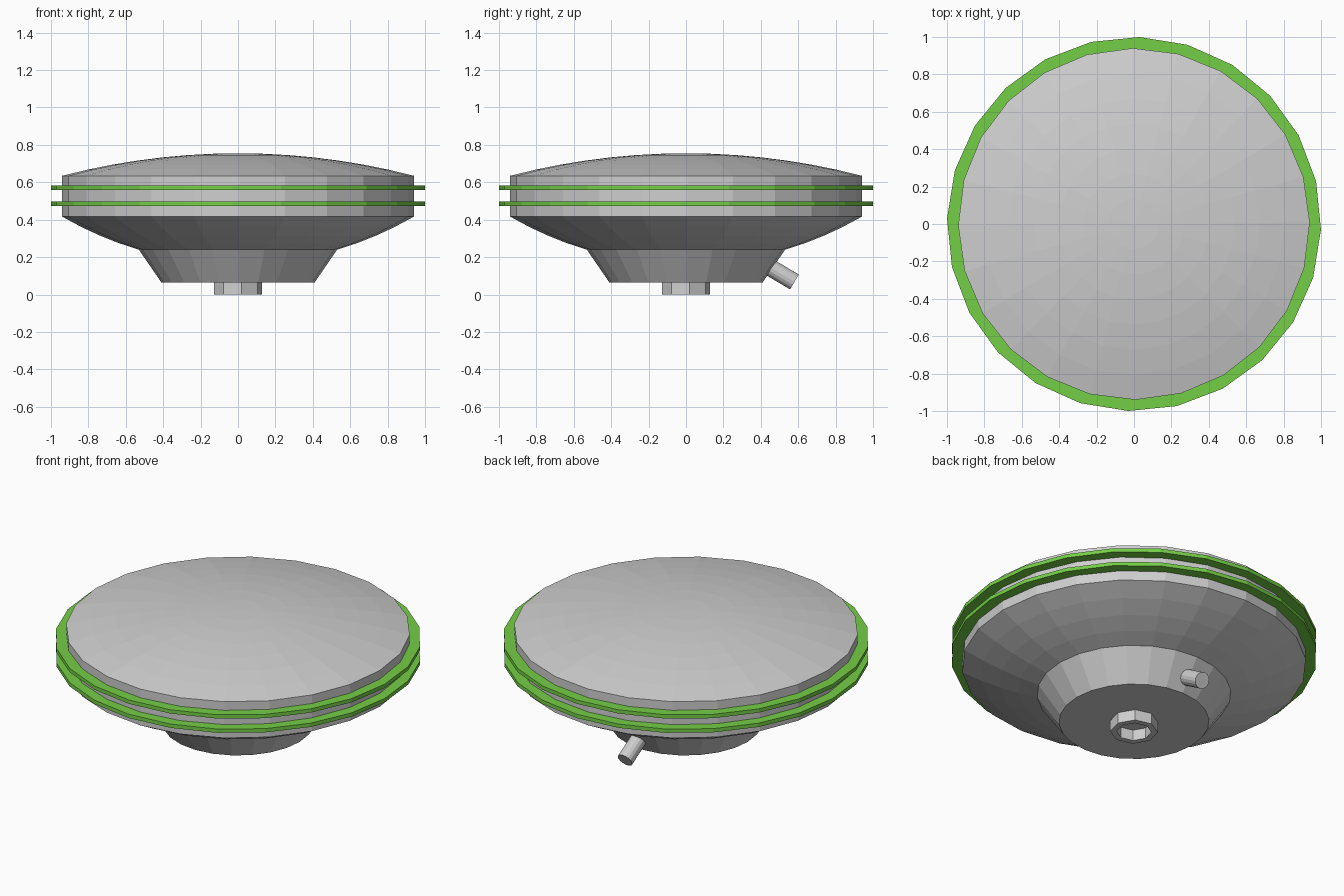
import bpy, bmesh, math
from mathutils import Matrix, Vector

cube = bpy.data.objects.get("Cube")
if cube:
    bpy.data.objects.remove(cube, do_unlink=True)


def material(name, rgb):
    mat = bpy.data.materials.new(name)
    mat.use_nodes = True
    mat.diffuse_color = (*rgb, 1)
    mat.node_tree.nodes["Principled BSDF"].inputs["Base Color"].default_value = (*rgb, 1)
    return mat


grey = material("light_grey", (0.62, 0.62, 0.62))
green = material("bright_green", (0.175, 0.62, 0.062))


def lathe(name, profile, sides, mat, turn=0.0, closed=False):
    """Revolve (radius, z) points about z; sides and turn set the facets."""
    bm = bmesh.new()
    rings = []
    for r, z in profile:
        if r == 0:
            rings.append([bm.verts.new((0, 0, z))] * sides)
            continue
        angles = [math.radians(turn) + math.tau * i / sides for i in range(sides)]
        rings.append([bm.verts.new((r * math.cos(a), r * math.sin(a), z)) for a in angles])
    pairs = list(zip(rings, rings[1:]))
    if closed:
        pairs.append((rings[-1], rings[0]))
    for low, high in pairs:
        for i in range(sides):
            j = (i + 1) % sides
            corners = [low[i], low[j], high[j], high[i]]
            bm.faces.new(list(dict.fromkeys(corners)))
    bmesh.ops.recalc_face_normals(bm, faces=bm.faces)
    mesh = bpy.data.meshes.new(name)
    bm.to_mesh(mesh)
    bm.free()
    mesh.materials.append(mat)
    obj = bpy.data.objects.new(name, mesh)
    bpy.context.collection.objects.link(obj)
    return obj


def arc(radius, centre_z, r_start, r_end, steps, side):
    """Points on a large circle centred on the axis; side is +1 above, -1 below."""
    radii = [r_start + (r_end - r_start) * i / steps for i in range(steps + 1)]
    return [(r, centre_z + side * math.sqrt(radius ** 2 - r ** 2)) for r in radii]


# Housing: tapered foot, curved bowl, straight wall and shallow dome
foot = [(0, 0.065), (0.41, 0.065)]
bowl = arc(1.87, 2.033, 0.53, 0.94, 4, -1)
dome = arc(3.74, -2.985, 0.94, 0, 7, 1)
lathe("housing", foot + bowl + dome, 24, grey, turn=0.5)

# Two thin bands around the wall
for name, z in (("lower_band", 0.474), ("upper_band", 0.56)):
    section = [(0.92, z), (1.0, z), (1.0, z + 0.023), (0.92, z + 0.023)]
    lathe(name, section, 24, green, turn=-1.7, closed=True)

# Hollow mounting nut under the foot
nut = [(0.095, 0.07), (0.095, 0), (0.13, 0), (0.13, 0.07)]
lathe("mounting_nut", nut, 8, grey, turn=8)

# Cable connector leaning out of the back of the foot
connector = lathe("cable_connector", [(0, 0), (0.046, 0), (0.046, 0.18), (0, 0.18)], 16, grey)
direction = Vector((0, 0.86, -0.51)).normalized()
tilt = direction.to_track_quat("Z", "Y").to_matrix().to_4x4()
connector.data.transform(Matrix.Translation((0, 0.425, 0.159)) @ tilt)
